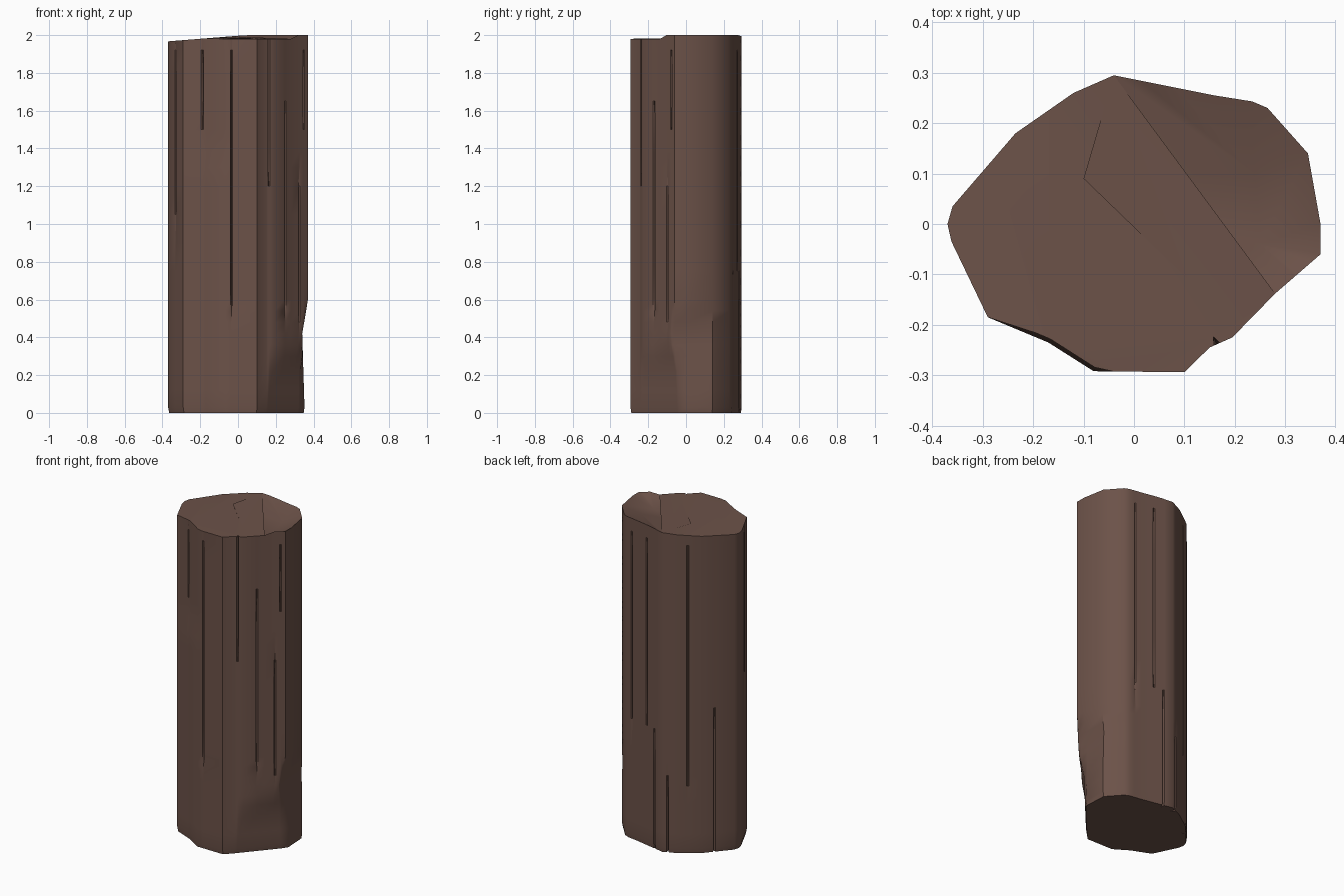
import bpy, bmesh, math
from mathutils import Vector

if "Cube" in bpy.data.objects:
    bpy.data.objects.remove(bpy.data.objects["Cube"])

# Cross-section of the split log, counter-clockwise from the right front
OUTLINE = [(.28, -.138), (.37, -.06), (.37, 0), (.345, .14), (.265, .23), (.235, .243),
           (.16, .255), (-.04, .295), (-.12, .26), (-.235, .18), (-.36, .035), (-.37, 0),
           (-.362, -.035), (-.29, -.185), (-.17, -.235), (-.08, -.292), (.10, -.294),
           (.15, -.245), (.195, -.225)]
# Cracks in the bark: x, y, bottom z, top z
CRACKS = [(-.33, -.10, 1.0, 1.95), (-.19, -.22, 1.55, 1.95), (-.035, -.292, .5, 1.95),
          (.165, -.24, 1.2, 2.1), (.25, -.17, .5, 1.6), (.35, -.08, 1.5, 1.9),
          (.325, -.1, .45, 1.25), (.08, .27, .8, 1.9), (-.17, .225, .4, 1.9),
          (-.28, .12, -.2, .9), (-.07, .283, -.2, .5), (.20, .25, .7, 1.9),
          (.02, .285, -.2, .7)]
LEVELS = [0, .03, .12, .22, .3, .36, .42, .48, .54, .6, .75, .9, 1.05, 1.2,
          1.3, 1.38, 1.5, 1.65, 1.8, 1.92]


def lerp_table(z, table):
    for (z0, v0), (z1, v1) in zip(table, table[1:]):
        if z <= z1:
            return v0 + (v1 - v0) * (z - z0) / (z1 - z0)
    return table[-1][1]


def rim_height(x, y):
    if y < -.12 and x > -.1:
        return 1.98
    return min(2, 1.967 + .08 * (x + .37))


# Columns: position, inward direction, crack range (or None)
columns, starts = [], []
for i, a in enumerate(OUTLINE):
    a, b = Vector(a), Vector(OUTLINE[(i + 1) % len(OUTLINE)])
    d = (b - a).normalized()
    inward = Vector((-d.y, d.x))
    starts.append(len(columns))
    columns.append((a, -a.normalized(), None))
    hits = []
    for x, y, z0, z1 in CRACKS:
        best = min(range(len(OUTLINE)), key=lambda k: (
            (Vector(OUTLINE[k]) + Vector(OUTLINE[(k + 1) % len(OUTLINE)])) / 2 - Vector((x, y))).length)
        t = (Vector((x, y)) - a).dot(d)
        if best == i and .01 < t < (b - a).length - .01:
            hits.append((t, (z0, z1)))
    for t, rng in sorted(hits):
        for off in (-.006, 0, .006):
            columns.append((a + d * (t + off), inward, rng if off == 0 else None))


def shape(col, z):
    p, inward, rng = col
    p = p.copy()
    # Slight flake on the upper front
    if -.2 < p.x < -.05 and p.y < -.2 and z > 1.3:
        p += inward * .008
    # Split chips at the lower right and lower front right
    for n, table in ((Vector((1, 0)), [(0, .353), (.42, .34), (.6, .371), (3, 1.5)]),
                     (Vector((.755, -.656)), [(0, .272), (.22, .28), (.42, .318), (3, 1.5)])):
        over = p.dot(n) - lerp_table(z, table)
        if over > 0:
            p -= n * over
    if rng:
        p += inward * .028 * max(0, min(1, (z - rng[0]) / .2, (rng[1] - z) / .2))
    if z < .01:
        p *= .985
    return p


# Log sides
bm = bmesh.new()
rings = []
for z in LEVELS + [None]:
    ring = []
    for c in columns:
        h = rim_height(*c[0]) if z is None else z
        p = shape(c, h)
        ring.append(bm.verts.new((p.x, p.y, h)))
    rings.append(ring)
n = len(columns)
for lo, hi in zip(rings, rings[1:]):
    for i in range(n):
        j = (i + 1) % n
        bm.faces.new((lo[i], lo[j], hi[j], hi[i]))
bottom = bm.faces.new(rings[0][::-1])

# Broken top: a front-left shelf and a dished split beside the crease
top = rings[-1]
back = starts[7]
p0 = bm.verts.new((-.10, .09, 1.987))
p1 = bm.verts.new((.13, -.132, 1.982))
p1_low = bm.verts.new((.14, -.125, 1.945))
dish = bm.verts.new((.25, -.04, 1.935))
dish_back = bm.verts.new((.24, .10, 1.962))
shelf = bm.faces.new(top[back:] + [top[0], p1, p0])
bm.faces.new((p0, p1, p1_low))
bm.faces.new((p1, top[0], p1_low))
bm.faces.new((p1_low, top[0], dish))
bm.faces.new((p0, p1_low, dish, dish_back))
right = starts[3]
for i in range(right):
    bm.faces.new((top[i], top[i + 1], dish))
bm.faces.new((dish, top[right], dish_back))
for i in range(right, back):
    bm.faces.new((top[i], top[i + 1], dish_back))
bm.faces.new((top[back], p0, dish_back))
bmesh.ops.triangulate(bm, faces=[bottom, shelf])
bmesh.ops.recalc_face_normals(bm, faces=bm.faces)

mesh = bpy.data.meshes.new("log")
bm.to_mesh(mesh)
bm.free()
log = bpy.data.objects.new("log", mesh)
bpy.context.collection.objects.link(log)
mat = bpy.data.materials.new("bark_brown")
mat.diffuse_color = (.15, .085, .066, 1)
mat.use_nodes = True
mat.node_tree.nodes["Principled BSDF"].inputs["Base Color"].default_value = mat.diffuse_color
mesh.materials.append(mat)
bpy.context.view_layer.objects.active = log
log.select_set(True)
bpy.ops.object.shade_smooth_by_angle(angle=math.radians(35))
